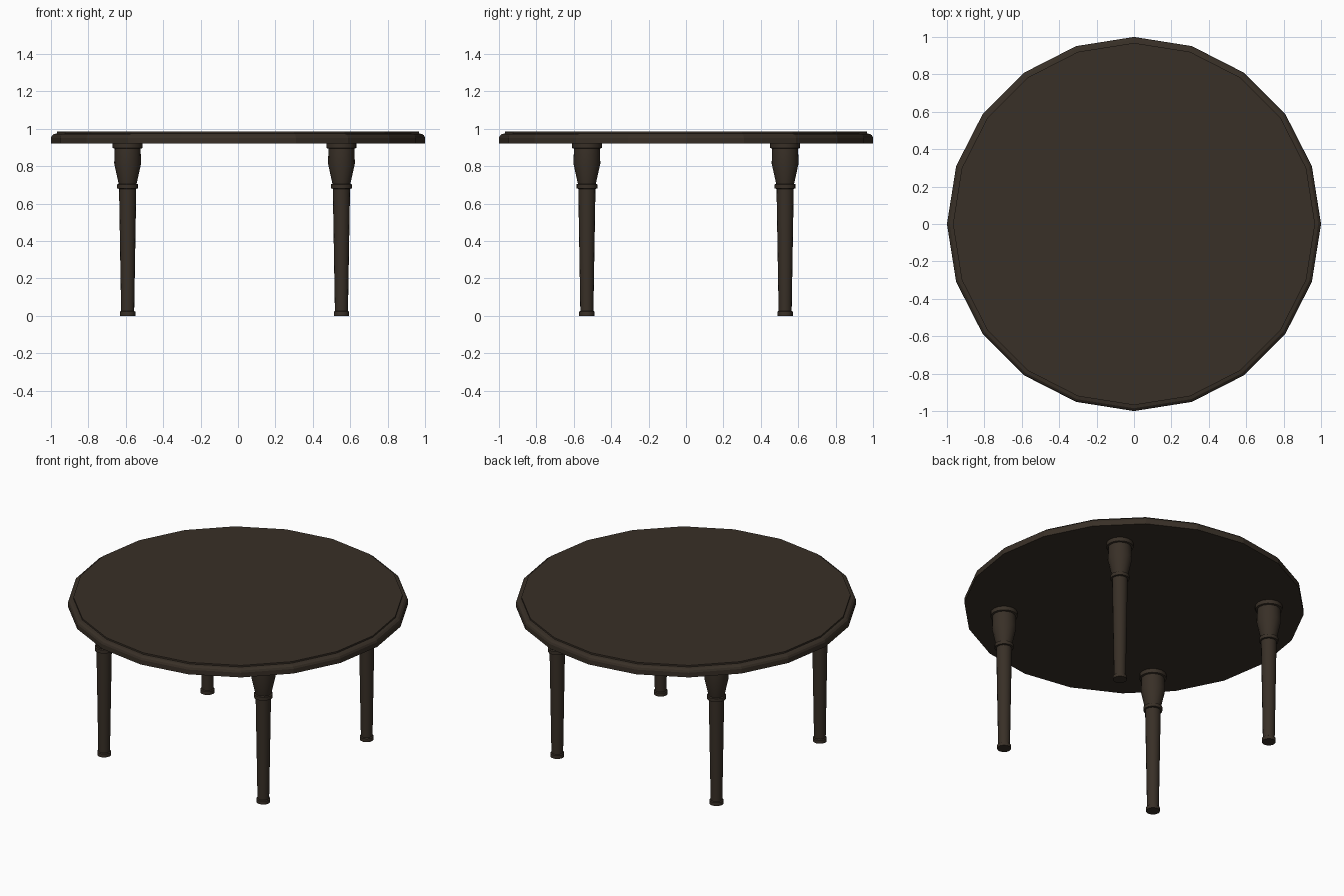
import bpy, bmesh, math

if "Cube" in bpy.data.objects:
    bpy.data.objects.remove(bpy.data.objects["Cube"])

wood = bpy.data.materials.new("dark brown wood")
wood.diffuse_color = (0.040, 0.029, 0.020, 1)
wood.use_nodes = True
wood.node_tree.nodes["Principled BSDF"].inputs["Base Color"].default_value = wood.diffuse_color


def lathe(name, profile, sides, location):
    """Closed solid turned about z from (radius, height) pairs, bottom to top."""
    bm = bmesh.new()
    rings = []
    for r, z in profile:
        rings.append([bm.verts.new((r * math.cos(2 * math.pi * i / sides),
                                    r * math.sin(2 * math.pi * i / sides), z))
                      for i in range(sides)])
    for a, b in zip(rings, rings[1:]):
        for i in range(sides):
            j = (i + 1) % sides
            bm.faces.new((a[i], a[j], b[j], b[i]))
    bm.faces.new(rings[0][::-1])
    bm.faces.new(rings[-1])
    mesh = bpy.data.meshes.new(name)
    bm.to_mesh(mesh)
    bm.free()
    mesh.materials.append(wood)
    obj = bpy.data.objects.new(name, mesh)
    obj.location = location
    bpy.context.collection.objects.link(obj)
    bpy.ops.object.select_all(action='DESELECT')
    obj.select_set(True)
    bpy.context.view_layer.objects.active = obj
    return obj


# Twenty-sided top with a rounded rim and a small raised lip
lathe("table_top", [(1.0, 0.922), (1.0, 0.952), (0.995, 0.964), (0.985, 0.972),
                    (0.968, 0.975), (0.968, 0.985)], 20, (0, 0, 0))

# Turned legs: foot, tapering shaft, collar ring, flared head, flange
leg_profile = [(0.041, 0), (0.041, 0.022), (0.035, 0.026), (0.046, 0.679),
               (0.056, 0.681), (0.056, 0.703), (0.048, 0.706), (0.072, 0.815),
               (0.069, 0.894), (0.080, 0.897), (0.080, 0.923)]
for side, x in (("left", -0.59), ("right", 0.553)):
    for end, y in (("front", -0.53), ("back", 0.53)):
        lathe(f"{end}_{side}_leg", leg_profile, 16, (x, y, 0))
        bpy.ops.object.shade_smooth_by_angle(angle=math.radians(30))
